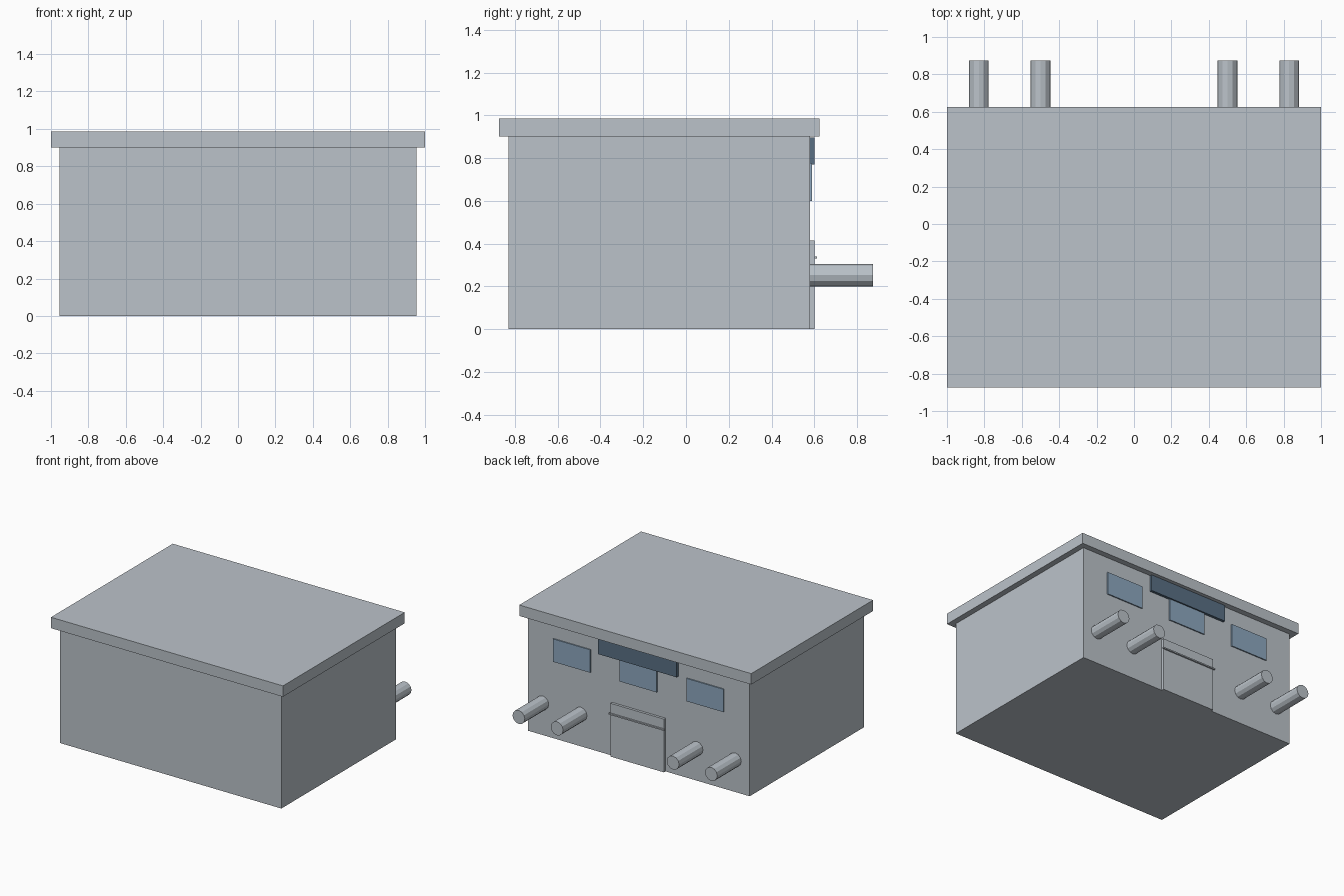
import bpy
from math import pi

cube = bpy.data.objects.get("Cube")
if cube:
    bpy.data.objects.remove(cube, do_unlink=True)


def material(name, color):
    mat = bpy.data.materials.new(name)
    mat.use_nodes = True
    mat.diffuse_color = (*color, 1)
    mat.node_tree.nodes["Principled BSDF"].inputs["Base Color"].default_value = (*color, 1)
    return mat


grey = material("concrete_grey", (0.50, 0.545, 0.59))
glass = material("window_blue", (0.27, 0.39, 0.52))
navy = material("sign_blue", (0.10, 0.16, 0.23))


def box(name, x, y, z, mat):
    """Box from (min, max) ranges on each axis."""
    bpy.ops.mesh.primitive_cube_add(size=1, location=[(a + b) / 2 for a, b in (x, y, z)])
    obj = bpy.context.object
    obj.name = name
    obj.scale = [b - a for a, b in (x, y, z)]
    bpy.ops.object.transform_apply(location=False, rotation=False, scale=True)
    obj.data.materials.append(mat)
    return obj


WALL = 0.58  # plane of the detailed rear wall

# Main block and overhanging flat roof
box("building_body", (-0.955, 0.955), (-0.83, WALL), (0, 0.90), grey)
box("roof_slab", (-1, 1), (-0.875, 0.625), (0.90, 0.985), grey)

# Door with a full-width push bar
box("door", (-0.23, 0.23), (WALL, 0.60), (0, 0.415), grey)
box("door_bar", (-0.24, 0.24), (0.60, 0.612), (0.33, 0.34), grey)

# Three windows
for label, cx in (("left", 0.575), ("middle", 0), ("right", -0.575)):
    box(label + "_window", (cx - 0.16, cx + 0.16), (WALL, 0.589), (0.60, 0.778), glass)

# Blank sign board below the roof
box("sign_board", (-0.34, 0.34), (WALL, 0.60), (0.77, 0.897), navy)

# Projecting horizontal pipes, two either side of the door
for side, sign in (("left", 1), ("right", -1)):
    for place, px in (("inner", 0.5), ("outer", 0.83)):
        bpy.ops.mesh.primitive_cylinder_add(
            vertices=12, radius=0.053, depth=0.295,
            location=(sign * px, WALL + 0.1475, 0.252), rotation=(pi / 2, 0, 0))
        pipe = bpy.context.object
        pipe.name = f"{side}_{place}_pipe"
        pipe.data.materials.append(grey)
